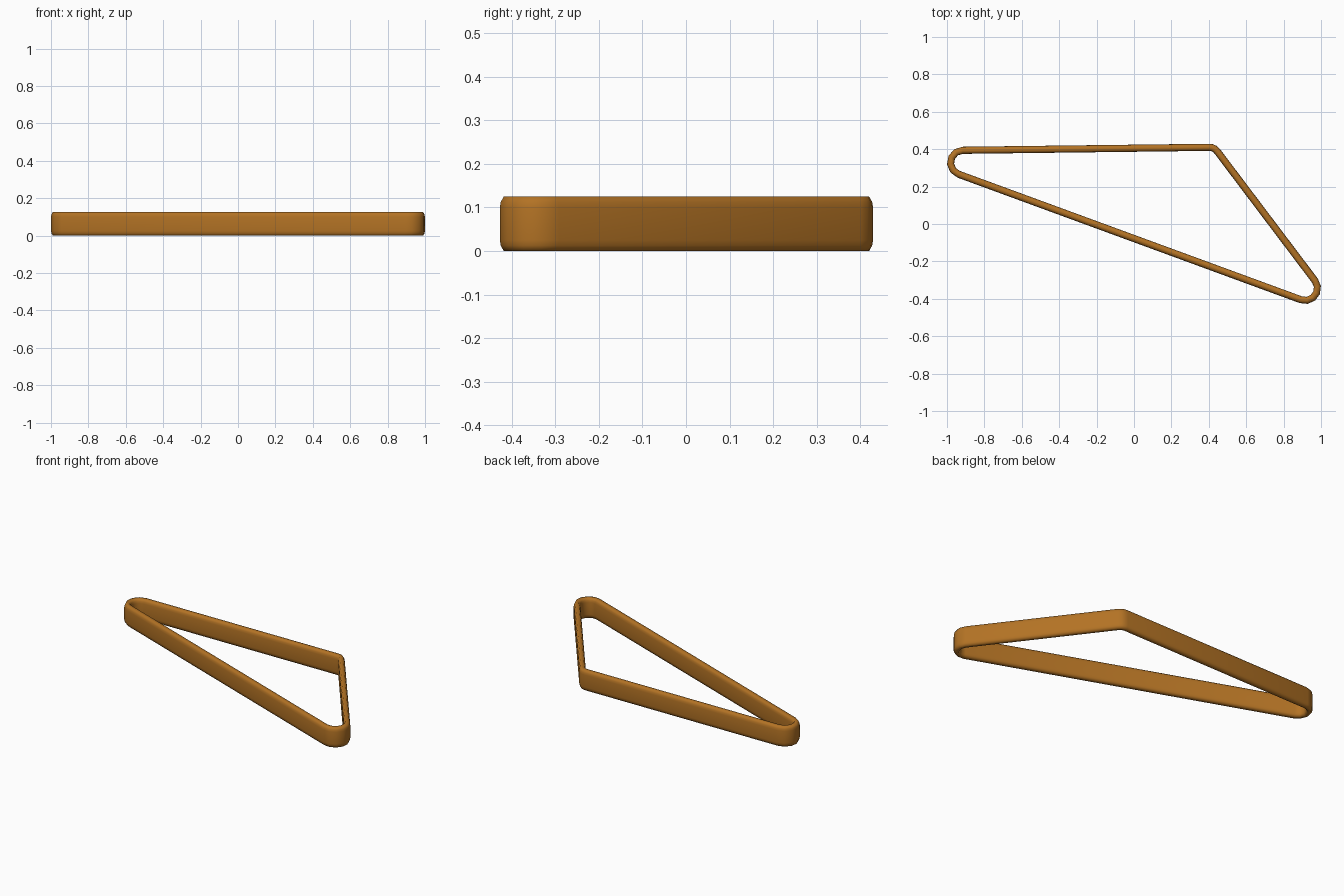
import bpy, bmesh
from math import atan2, acos, cos, sin, pi
from mathutils import Vector

cube = bpy.data.objects.get("Cube")
if cube:
    bpy.data.objects.remove(cube)

HEIGHT, THICK = 0.125, 0.038
# Corner rounds, counter-clockwise: centre, outer radius, arc segments
corners = [
    (Vector((0.915, -0.343)), 0.085, 5),
    (Vector((0.404, 0.36)), 0.069, 3),
    (Vector((-0.915, 0.328)), 0.085, 5),
]


def side_normal(a, b):
    """Angle of the outward normal of the outer tangent from round a to round b."""
    d = b[0] - a[0]
    return atan2(d.y, d.x) - acos((a[1] - b[1]) / d.length)


# Plan path: centre of the round, direction and outer radius at each station
stations = []
for i, corner in enumerate(corners):
    start = side_normal(corners[i - 1], corner)
    sweep = (side_normal(corner, corners[(i + 1) % 3]) - start) % (2 * pi)
    for k in range(corner[2] + 1):
        a = start + sweep * k / corner[2]
        stations.append((corner[0], Vector((cos(a), sin(a))), corner[1]))

# Cross-section: inset from the outer face, and height, with softened rims
soft, rim = 0.009, 0.025
half = [(soft, 0), (0.002, rim / 2), (0, rim)]
outer = half + [(d, HEIGHT - z) for d, z in reversed(half)]
section = outer + [(THICK - d, z) for d, z in reversed(outer)]

# Closed band swept around the rounded triangle
bm = bmesh.new()
rings = []
for centre, direction, radius in stations:
    ring = []
    for inset, z in section:
        p = centre + direction * (radius - inset)
        ring.append(bm.verts.new((p.x, p.y, z)))
    rings.append(ring)
n = len(section)
for i, ring in enumerate(rings):
    following = rings[(i + 1) % len(rings)]
    for j in range(n):
        k = (j + 1) % n
        face = bm.faces.new((ring[j], following[j], following[k], ring[k]))
        face.smooth = True
bmesh.ops.recalc_face_normals(bm, faces=bm.faces)

mesh = bpy.data.meshes.new("stretched_band")
bm.to_mesh(mesh)
bm.free()
band = bpy.data.objects.new("stretched_band", mesh)
bpy.context.collection.objects.link(band)

# Amber brown rubber
color = (0.45, 0.17, 0.018, 1)
mat = bpy.data.materials.new("amber_brown")
mat.use_nodes = True
mat.diffuse_color = color
mat.node_tree.nodes["Principled BSDF"].inputs["Base Color"].default_value = color
mesh.materials.append(mat)
